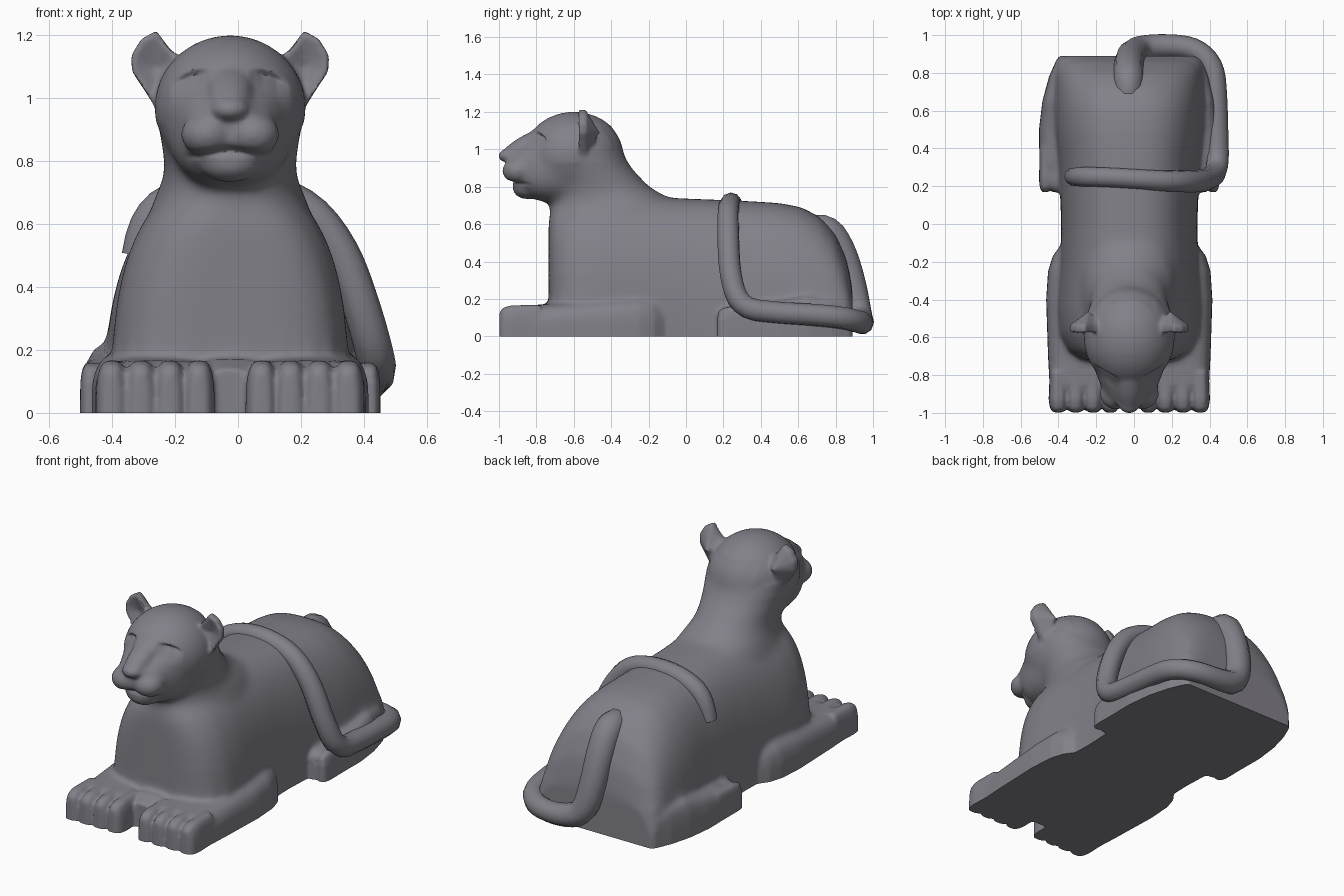
import bpy, bmesh
from math import cos, sin, pi, radians, exp
from mathutils import Matrix

if "Cube" in bpy.data.objects:
    bpy.data.objects.remove(bpy.data.objects["Cube"])

CX = -0.025          # centre line of the body
bm = bmesh.new()


def loft(rings):
    """Skin closed rings of equal length and cap both ends."""
    vs = [[bm.verts.new(p) for p in r] for r in rings]
    n = len(vs[0])
    faces = [bm.faces.new((a[i], a[(i + 1) % n], b[(i + 1) % n], b[i]))
             for a, b in zip(vs, vs[1:]) for i in range(n)]
    faces += [bm.faces.new(vs[0][::-1]), bm.faces.new(vs[-1])]
    bmesh.ops.recalc_face_normals(bm, faces=faces)


def power(c, n):
    return (1 if c >= 0 else -1) * abs(c) ** (2 / n)


def arch(x, sections, n):
    """Loft along y of arches (y, half width, height) standing on the ground."""
    rings = []
    for y, w, h in sections:
        top = [(x + w * power(cos(pi * i / 48), n), y, h * power(sin(pi * i / 48), n))
               for i in range(49)]
        rings.append(top + [(x - w, y, -0.1), (x + w, y, -0.1)])
    loft(rings)


def ball(loc, radii, tilt=0):
    m = (Matrix.Translation(loc) @ Matrix.Rotation(radians(tilt), 4, 'X')
         @ Matrix.Diagonal((*radii, 1)))
    bmesh.ops.create_icosphere(bm, subdivisions=4, radius=1, matrix=m)


# torso and rump
arch(CX, [(-.735, .16, .62), (-.715, .26, .67), (-.67, .325, .70), (-.58, .37, .73),
          (-.45, .38, .745), (-.2, .365, .745), (0, .36, .737), (.3, .372, .725),
          (.5, .395, .713), (.62, .40, .69), (.72, .40, .635), (.8, .40, .545),
          (.86, .39, .41), (.89, .37, .26)], 2.7)

# neck
loft([[(CX + w * cos(2 * pi * i / 40), (f + b) / 2 + (b - f) / 2 * sin(2 * pi * i / 40), z)
       for i in range(40)]
      for z, f, b, w in [(.5, -.72, -.1, .25), (.66, -.73, .02, .25), (.72, -.725, -.03, .225),
                         (.75, -.725, -.11, .212), (.8, -.74, -.195, .21), (.9, -.76, -.29, .228),
                         (1.0, -.76, -.35, .235), (1.08, -.74, -.395, .2)]])

# skull and snout
ball((CX, -.6, .97), (.24, .268, .23))
loft([[(CX + w * power(cos(2 * pi * i / 40), 2.4), y,
        (lo + hi) / 2 + (hi - lo) / 2 * power(sin(2 * pi * i / 40), 2.4)) for i in range(40)]
      for y, w, lo, hi in [(-.62, .2, .72, 1.12), (-.74, .195, .715, 1.10), (-.82, .165, .735, 1.06),
                           (-.89, .135, .79, 1.01), (-.95, .085, .85, .98)]])
# nose bridge, nose tip and chin
ball((CX, -.85, 1.025), (.07, .17, .053), 29)
ball((CX, -.955, .965), (.06, .05, .036))
ball((CX, -.85, .795), (.1, .078, .062))

for s in (-1, 1):
    # muzzle pads
    ball((CX + s * .072, -.898, .885), (.085, .085, .07))

    # ears: a thin dished shell
    out = [(.13, 1.11), (.19, 1.155), (.235, 1.215), (.283, 1.188), (.315, 1.135),
           (.312, 1.085), (.275, 1.03), (.225, .95)]
    front = [bm.verts.new((CX + s * x, -.58, z)) for x, z in out]
    back = [bm.verts.new((CX + s * x, -.535, z)) for x, z in out]
    fc = bm.verts.new((CX + s * .24, -.545, 1.10))
    bc = bm.verts.new((CX + s * .215, -.46, 1.09))
    fs = []
    for i in range(len(out)):
        j = (i + 1) % len(out)
        fs += [bm.faces.new((front[i], front[j], fc)), bm.faces.new((back[j], back[i], bc)),
               bm.faces.new((front[j], front[i], back[i], back[j]))]
    bmesh.ops.recalc_face_normals(bm, faces=fs)

    # forelegs with four toes
    arch(CX + s * .235, [(-.93, .16, .135), (-.85, .187, .165), (-.7, .195, .175),
                         (-.4, .205, .2), (-.25, .195, .21), (-.17, .17, .2), (-.1, .12, .15)], 4)
    for k in range(4):
        arch(CX + s * (.1 + .092 * k), [(-.78, .045, .168), (-.93, .051, .166), (-.975, .044, .155),
                                        (-.998, .026, .13)], 3.2)

    # hind feet with two toes
    arch(CX + s * .38, [(.23, .08, .14), (.32, .096, .17), (.5, .098, .19),
                        (.65, .08, .22), (.78, .045, .2), (.87, .005, .15)], 3.5)
    for k in range(2):
        arch(CX + s * (.39 + .056 * k), [(.4, .03, .165), (.22, .031, .16), (.185, .026, .15),
                                         (.168, .014, .13)], 4)

# web between the forelegs
arch(CX, [(-.86, .06, .14), (-.78, .12, .17), (-.5, .25, .19)], 4)

# fuse the parts into one skin
mesh = bpy.data.meshes.new("body")
bm.to_mesh(mesh)
bm.free()
body = bpy.data.objects.new("body", mesh)
bpy.context.collection.objects.link(body)
rm = body.modifiers.new("fuse", 'REMESH')
rm.mode = 'VOXEL'
rm.voxel_size = 0.01
sm = body.modifiers.new("soften", 'SMOOTH')
sm.factor = 0.5
sm.iterations = 5
bpy.context.view_layer.objects.active = body
body.select_set(True)
bpy.ops.object.convert(target='MESH')

bm = bmesh.new()
bm.from_mesh(body.data)


def soften(test, times):
    vs = [v for v in bm.verts if test(abs(v.co.x - CX), v.co.y, v.co.z)]
    for _ in range(times):
        bmesh.ops.smooth_vert(bm, verts=vs, factor=0.5, use_axis_x=True,
                              use_axis_y=True, use_axis_z=True)


# blend torso into neck and legs, and the face parts into each other
soften(lambda x, y, z: z > .22 and y > -.78 and not (z > .92 and x > .14) and z < 1.12, 50)
soften(lambda x, y, z: .1 < z < .32 and -.76 < y, 12)
soften(lambda x, y, z: y < -.7 and z > .7, 8)

# carve eyes and mouth
for v in bm.verts:
    x, y, z = abs(v.co.x - CX), v.co.y, v.co.z
    if y < -.66 and z > .75:
        t = (x - .06) / .13
        d = 1.08 - .045 * t * t - z
        if 0 < t < 1 and -.02 < d < .07:
            ramp = (d + .02) / .02 if d < 0 else 1 - d / .07
            v.co.y += .032 * ramp * min(1, 3 * t, 3 * (1 - t))
    if y < -.8 and x < .15:
        m = (z - (.835 - .15 * x)) / .012
        v.co.y += .018 * exp(-m * m) * min(1, (.15 - x) / .05)

# cut the flat base
bmesh.ops.bisect_plane(bm, geom=bm.verts[:] + bm.edges[:] + bm.faces[:],
                       plane_co=(0, 0, 0), plane_no=(0, 0, 1), clear_inner=True)
bmesh.ops.holes_fill(bm, edges=[e for e in bm.edges if e.is_boundary], sides=0)
bm.to_mesh(body.data)
bm.free()
bpy.ops.object.shade_smooth_by_angle(angle=radians(50))
body.select_set(False)

# tail wrapped round the rump and over the back
path = [(-.03, .64, .58, 1.0), (-.03, .74, .60, 1.35), (-.03, .83, .47, 1.35), (-.02, .89, .28, 1.3),
        (.02, .925, .11, 1.2), (.15, .945, .07, 1.05), (.32, .935, .075, 1), (.42, .84, .10, 1),
        (.435, .68, .115, 1), (.44, .48, .125, 1), (.445, .29, .15, 1), (.40, .235, .32, 1),
        (.325, .225, .53, 1), (.20, .225, .68, .95), (0, .24, .722, .9), (-.18, .25, .70, .9),
        (-.30, .25, .62, .9), (-.325, .25, .50, .75)]
cu = bpy.data.curves.new("tail", 'CURVE')
cu.dimensions = '3D'
cu.bevel_depth = 0.06
cu.bevel_resolution = 3
cu.use_fill_caps = True
sp = cu.splines.new('NURBS')
sp.points.add(len(path) - 1)
for p, (x, y, z, r) in zip(sp.points, path):
    p.co = (x, y, z, 1)
    p.radius = r
sp.order_u = 3
sp.use_endpoint_u = True
sp.resolution_u = 4
tail = bpy.data.objects.new("tail", cu)
bpy.context.collection.objects.link(tail)
bpy.context.view_layer.objects.active = tail
tail.select_set(True)
bpy.ops.object.convert(target='MESH')
for v in tail.data.vertices:
    v.co.z = max(v.co.z, 0.0)
bpy.ops.object.shade_smooth_by_angle(angle=radians(50))

# dark stone colour
stone = bpy.data.materials.new("dark_stone")
stone.diffuse_color = (.225, .218, .25, 1)
stone.use_nodes = True
stone.node_tree.nodes["Principled BSDF"].inputs["Base Color"].default_value = stone.diffuse_color
for ob in (body, tail):
    ob.data.materials.clear()
    ob.data.materials.append(stone)
